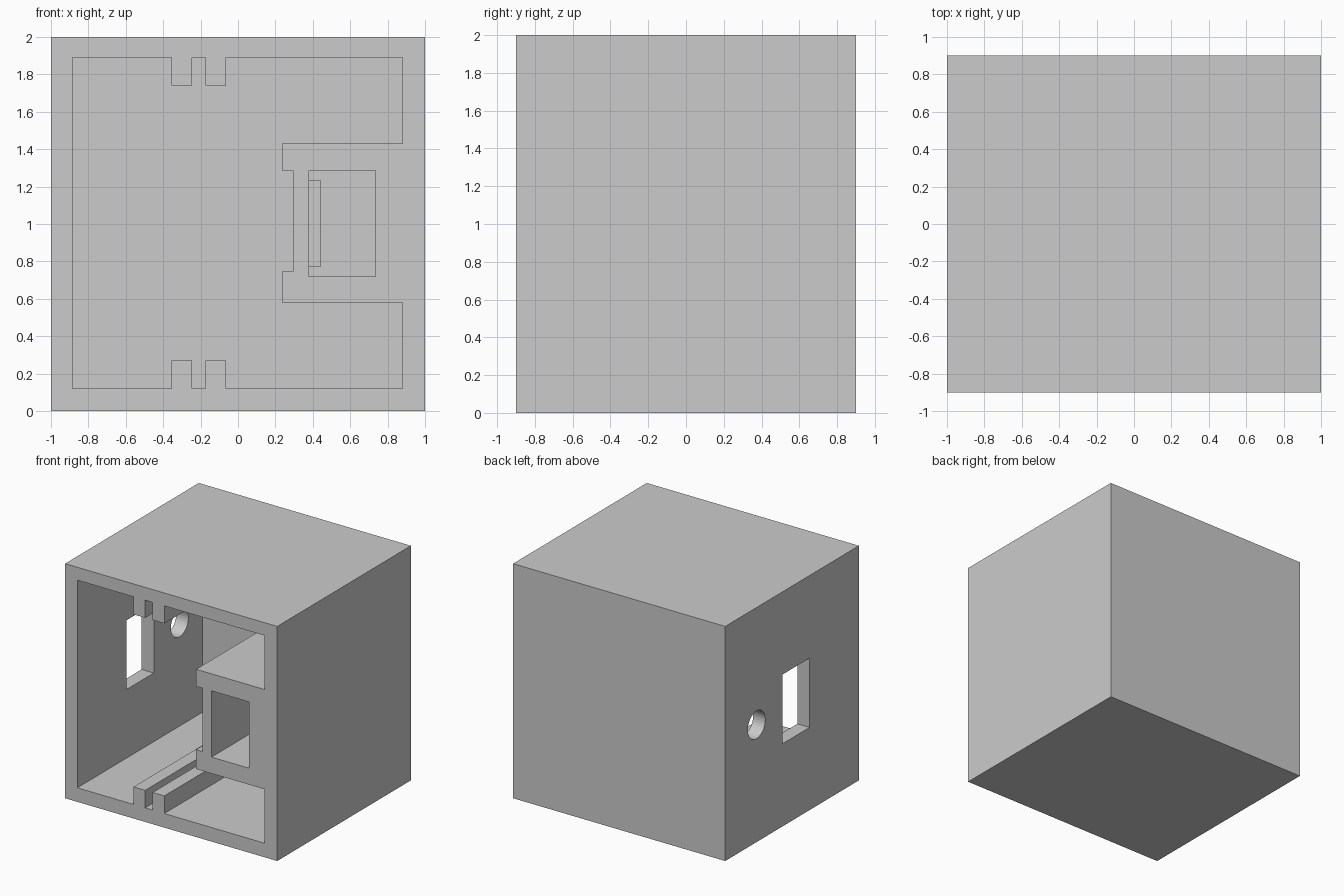
import bpy, bmesh, math
from mathutils import Matrix

if "Cube" in bpy.data.objects:
    bpy.data.objects.remove(bpy.data.objects["Cube"])

FRONT, BACK, INNER_BACK = -0.90, 0.90, 0.785


def prism(name, profile, y0, y1):
    """Extrude an x-z outline along y."""
    bm = bmesh.new()
    face = bm.faces.new([bm.verts.new((x, y0, z)) for x, z in profile])
    ext = bmesh.ops.extrude_face_region(bm, geom=[face])
    verts = [g for g in ext["geom"] if isinstance(g, bmesh.types.BMVert)]
    bmesh.ops.translate(bm, vec=(0, y1 - y0, 0), verts=verts)
    bmesh.ops.recalc_face_normals(bm, faces=bm.faces)
    return finish(name, bm)


def finish(name, bm):
    mesh = bpy.data.meshes.new(name)
    bm.to_mesh(mesh)
    bm.free()
    obj = bpy.data.objects.new(name, mesh)
    bpy.context.collection.objects.link(obj)
    return obj


def rect(x0, x1, z0, z1):
    return [(x0, z0), (x1, z0), (x1, z1), (x0, z1)]


def cut(body, cutter):
    mod = body.modifiers.new(cutter.name, 'BOOLEAN')
    mod.operation = 'DIFFERENCE'
    mod.solver = 'EXACT'
    mod.object = cutter
    bpy.context.view_layer.objects.active = body
    bpy.ops.object.modifier_apply(modifier=mod.name)
    bpy.data.objects.remove(cutter)


# Outer shell, closed at the back
shell = prism("housing", rect(-1, 1, 0, 2), FRONT, BACK)

# Main cavity outline: leaves the paired rails and the right-hand pillar standing
lo, hi, rail_lo, rail_hi = 0.12, 1.89, 0.27, 1.74
rail_x = [-0.355, -0.245, -0.175, -0.065]


def rails(base, top):
    a, b, c, d = rail_x
    return [(a, base), (a, top), (b, top), (b, base),
            (c, base), (c, top), (d, top), (d, base)]


pillar = [(0.88, lo), (0.88, 0.58), (0.235, 0.58), (0.235, 0.745), (0.295, 0.745),
          (0.295, 1.285), (0.235, 1.285), (0.235, 1.43), (0.88, 1.43), (0.88, hi)]
outline = ([(-0.885, lo)] + rails(lo, rail_lo) + pillar
           + rails(hi, rail_hi)[::-1] + [(-0.885, hi)])
cut(shell, prism("cavity_cutter", outline, -1.0, INNER_BACK))

# Deep pocket in the pillar
cut(shell, prism("pocket_cutter", rect(0.38, 0.735, 0.72, 1.285), -1.0, INNER_BACK))

# Rectangular window in the left wall
window = prism("window_cutter", rect(-1.1, -0.8, 0.705, 1.295), -0.235, 0.13)
cut(shell, window)

# Round hole in the left wall
bm = bmesh.new()
bmesh.ops.create_cone(bm, cap_ends=True, segments=32, radius1=0.118, radius2=0.118, depth=0.3,
                      matrix=Matrix.Translation((-0.95, 0.478, 1.0))
                      @ Matrix.Rotation(math.pi / 2, 4, 'Y'))
cut(shell, finish("round_hole_cutter", bm))

# Raised pad on the pocket's inner wall, towards the back
prism("pocket_pad", rect(0.38, 0.44, 0.77, 1.235), 0.30, INNER_BACK)
